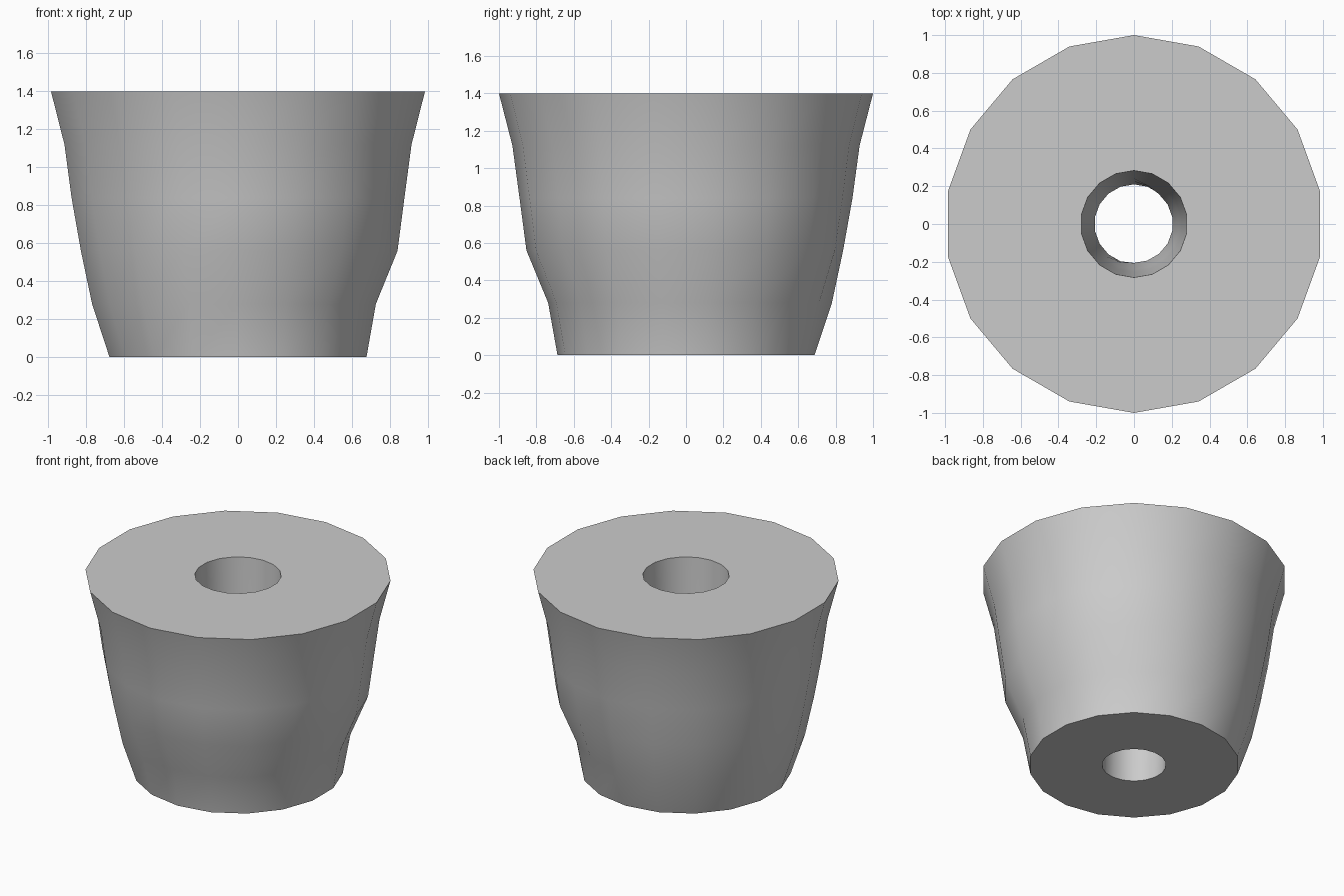
import bpy, bmesh, math

if "Cube" in bpy.data.objects:
    bpy.data.objects.remove(bpy.data.objects["Cube"])

SIDES, TOP = 18, 1.4
OUTER = [0.687, 0.78, 0.84, 0.89, 0.928, 1.0]
INNER = [0.21, 0.225, 0.24, 0.255, 0.27, 0.283]
# change of radius per ring on the worn front-right side
OUTER_DENT = [0, -0.043, 0.013, 0, 0, 0]
INNER_DENT = [0, -0.019, 0, 0, 0, 0]


def dent_weight(deg):
    # full strength around -20 degrees, fading out to the sides
    off = abs((deg + 20 + 180) % 360 - 180)
    return max(0.0, min(1.0, (110 - off) / 38))


def wall(bm, radii, dents):
    rings = []
    for i, (r, d) in enumerate(zip(radii, dents)):
        ring = []
        for k in range(SIDES):
            deg = 90 + 360 * k / SIDES
            a = math.radians(deg)
            rr = r + d * dent_weight(deg)
            ring.append(bm.verts.new((rr * math.cos(a), rr * math.sin(a),
                                      TOP * i / (len(radii) - 1))))
        rings.append(ring)
    for lo, hi in zip(rings, rings[1:]):
        bridge(bm, lo, hi)
    return rings


def bridge(bm, a, b):
    for k in range(SIDES):
        n = (k + 1) % SIDES
        bm.faces.new((a[k], a[n], b[n], b[k]))


# tapered cup body with a central bore
bm = bmesh.new()
outside = wall(bm, OUTER, OUTER_DENT)
bore = wall(bm, INNER, INNER_DENT)
bridge(bm, outside[-1], bore[-1])
bridge(bm, outside[0], bore[0])
bmesh.ops.recalc_face_normals(bm, faces=bm.faces)
mesh = bpy.data.meshes.new("tapered_body")
bm.to_mesh(mesh)
bm.free()
body = bpy.data.objects.new("tapered_body", mesh)
bpy.context.collection.objects.link(body)

# smooth walls, crisp rims
bpy.context.view_layer.objects.active = body
body.select_set(True)
bpy.ops.object.shade_smooth_by_angle(angle=math.radians(40))
